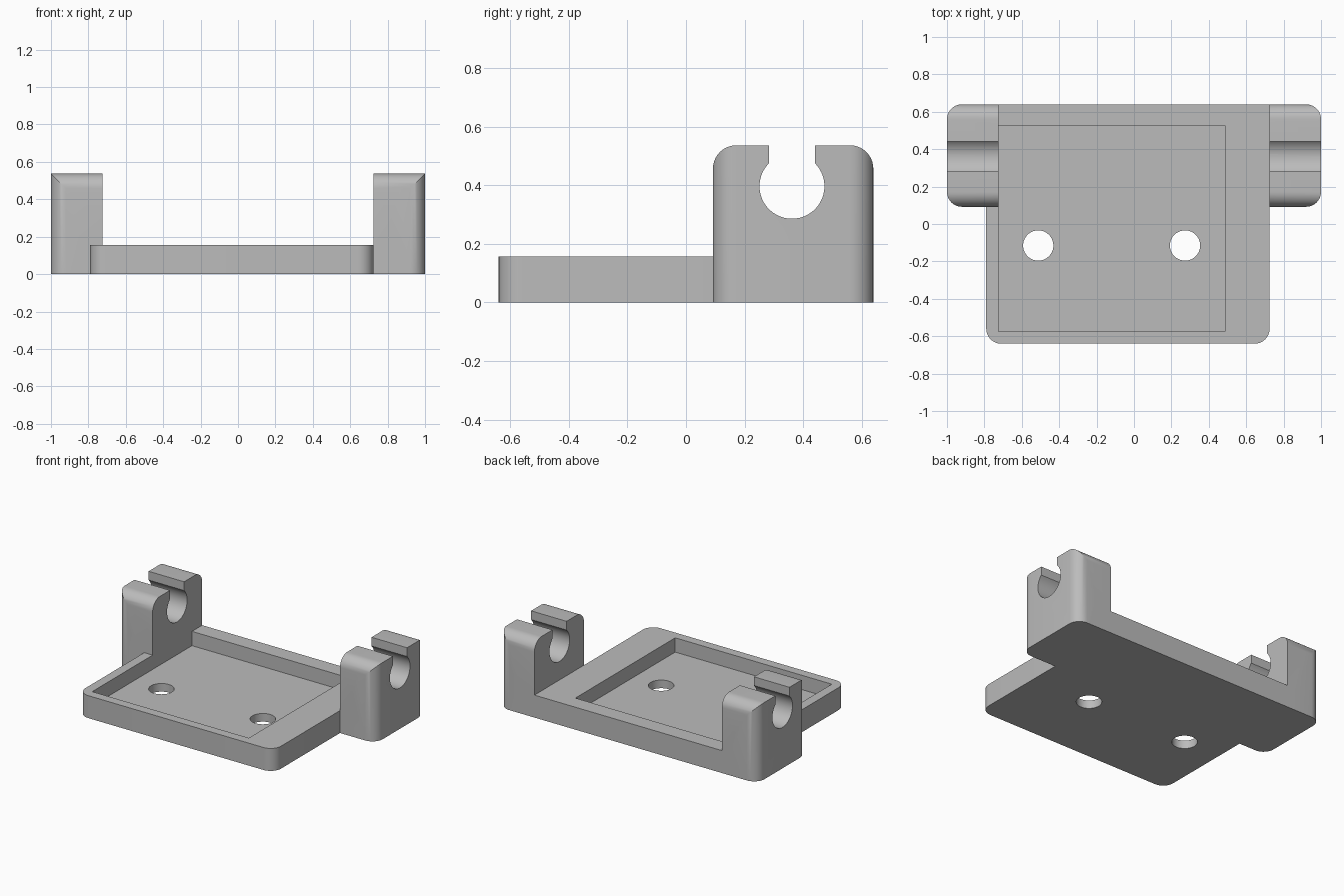
import bpy, bmesh
from math import pi, cos, sin, acos
from mathutils import Vector

cube = bpy.data.objects.get("Cube")
if cube:
    bpy.data.objects.remove(cube, do_unlink=True)

grey = bpy.data.materials.new("plain grey")
grey.use_nodes = True
grey.diffuse_color = (0.5, 0.5, 0.5, 1)
grey.node_tree.nodes["Principled BSDF"].inputs["Base Color"].default_value = (0.5, 0.5, 0.5, 1)


def arc(cx, cy, r, a0, a1, n):
    return [(cx + r * cos(a0 + (a1 - a0) * i / n), cy + r * sin(a0 + (a1 - a0) * i / n))
            for i in range(n + 1)]


def rounded_rect(x0, x1, y0, y1, r, corners):
    """Outline running counterclockwise; corners says which of the four are round."""
    centres = [(x0, y0, 1, 1), (x1, y0, -1, 1), (x1, y1, -1, -1), (x0, y1, 1, -1)]
    points = []
    for i, (x, y, sx, sy) in enumerate(centres):
        if corners[i]:
            points += arc(x + sx * r, y + sy * r, r, pi + i * pi / 2, pi * 1.5 + i * pi / 2, 10)
        else:
            points.append((x, y))
    return points


def prism(name, outline, low, high, axis="z"):
    """Extrude an outline along z (outline in x, y) or x (outline in y, z)."""
    bm = bmesh.new()
    place = (lambda p: (p[0], p[1], low)) if axis == "z" else (lambda p: (low, p[0], p[1]))
    face = bm.faces.new([bm.verts.new(place(p)) for p in outline])
    new = bmesh.ops.extrude_face_region(bm, geom=[face])["geom"]
    shift = Vector((0, 0, high - low) if axis == "z" else (high - low, 0, 0))
    bmesh.ops.translate(bm, vec=shift, verts=[v for v in new if isinstance(v, bmesh.types.BMVert)])
    bmesh.ops.recalc_face_normals(bm, faces=bm.faces)
    mesh = bpy.data.meshes.new(name)
    bm.to_mesh(mesh)
    bm.free()
    mesh.materials.append(grey)
    obj = bpy.data.objects.new(name, mesh)
    bpy.context.collection.objects.link(obj)
    return obj


def combine(target, other, operation):
    """Apply a boolean and remove the second shape."""
    mod = target.modifiers.new("join", "BOOLEAN")
    mod.operation, mod.object, mod.solver = operation, other, "EXACT"
    bpy.context.view_layer.objects.active = target
    bpy.ops.object.modifier_apply(modifier=mod.name)
    bpy.data.objects.remove(other, do_unlink=True)


INNER, BACK, FRONT, TOP, PLATE, R = 0.725, 0.64, 0.092, 0.537, 0.157, 0.08

# base plate with rounded front corners
body = prism("bracket_body", rounded_rect(-0.79, INNER, -BACK, BACK, R, (1, 1, 0, 0)), 0, PLATE)

# upright profile: rounded top and an open keyhole slot
cy, cz, r, half = 0.362, 0.397, 0.111, 0.078
gap = acos(half / r)
keyhole = [(cy + half, TOP)] + arc(cy, cz, r, gap, -pi - gap, 40) + [(cy - half, TOP)]
block = rounded_rect(FRONT, BACK, 0, TOP, R, (0, 0, 1, 1))
turn = len(block) // 2 + 1
profile = block[:turn + 1 - 1] + keyhole + block[turn:]

# an upright at each side, with its outer vertical edges rounded
for side, name in ((-1, "right_upright"), (1, "left_upright")):
    x0, x1 = sorted((side * INNER, side))
    upright = prism(name, profile, x0, x1, "x")
    corners = (0, 1, 1, 0) if side > 0 else (1, 0, 0, 1)
    footprint = prism("footprint", rounded_rect(x0, x1, FRONT, BACK, R, corners), -0.1, 0.7)
    combine(upright, footprint, "INTERSECT")
    combine(body, upright, "UNION")

# shallow tray in the plate
tray = prism("tray", rounded_rect(-INNER, 0.487, -0.576, 0.527, R, (0, 0, 0, 0)), 0.057, 0.3)
combine(body, tray, "DIFFERENCE")

# two screw holes
for x in (-0.512, 0.273):
    hole = prism("hole", arc(x, -0.115, 0.081, 0, 2 * pi, 40)[:-1], -0.1, 0.3)
    combine(body, hole, "DIFFERENCE")

bpy.ops.object.select_all(action="DESELECT")
body.select_set(True)
bpy.context.view_layer.objects.active = body
bpy.ops.object.shade_smooth_by_angle(angle=pi / 6)
